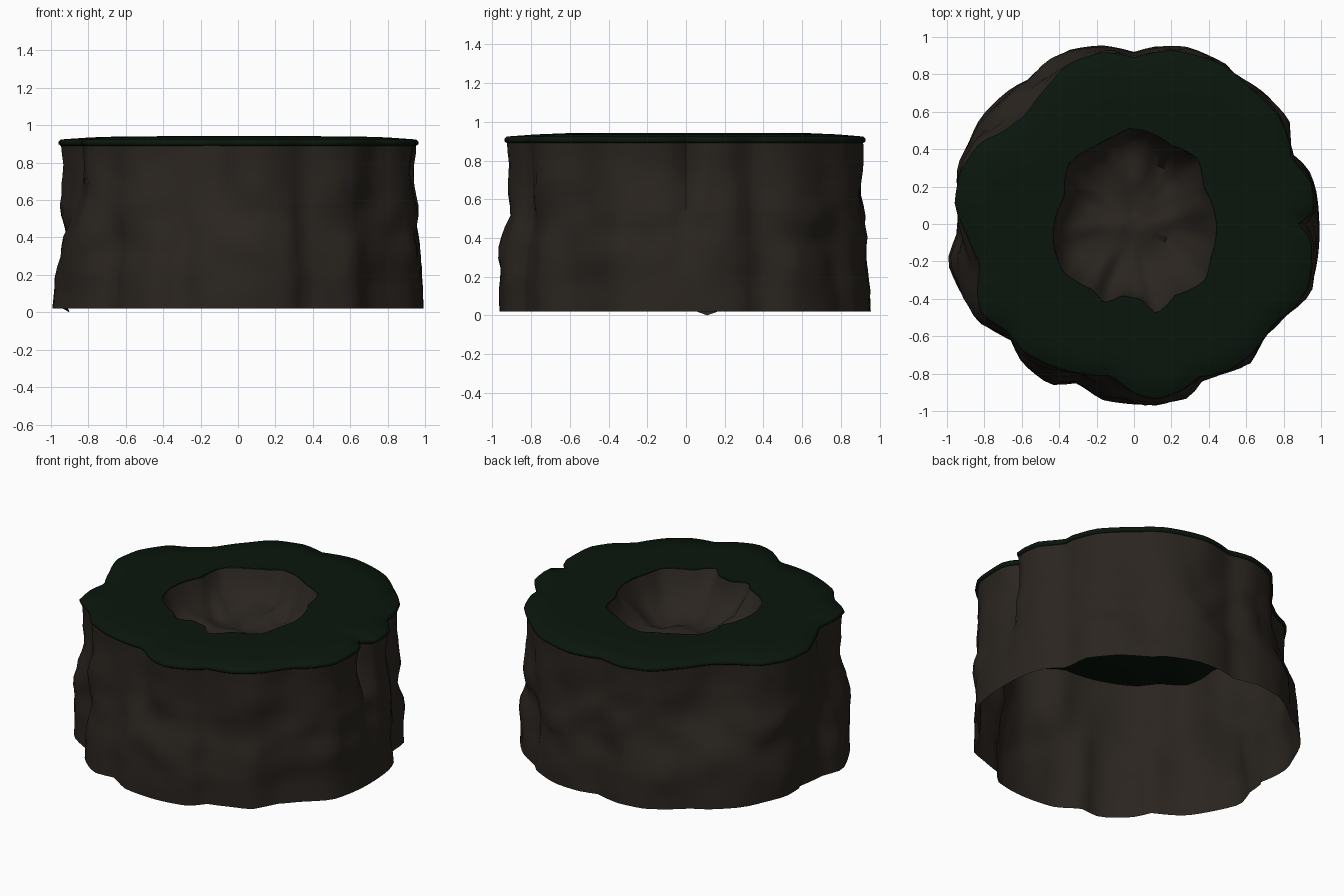
import bpy, bmesh, math
from mathutils import Vector, noise

if "Cube" in bpy.data.objects:
    bpy.data.objects.remove(bpy.data.objects["Cube"])

N = 108

# Outlines traced from above (x, y)
GRASS = [(0, .89), (.2, .93), (.48, .85), (.62, .73), (.78, .57), (.84, .41), (.84, .35), (.95, .22),
         (.965, .1), (.955, .03), (.88, 0), (.95, -.08), (.95, -.2), (.94, -.33), (.86, -.45),
         (.75, -.53), (.63, -.7), (.5, -.79), (.35, -.82), (.28, -.88), (.13, -.94), (.02, -.92),
         (-.12, -.81), (-.35, -.79), (-.6, -.68), (-.67, -.58), (-.82, -.48), (-.84, -.36),
         (-.82, -.22), (-.9, -.05), (-.96, .1), (-.93, .28), (-.82, .44), (-.7, .49), (-.58, .58),
         (-.45, .75), (-.35, .86), (-.15, .92)]
HOLE = [(-.03, .51), (.05, .5), (.2, .42), (.34, .35), (.37, .2), (.44, 0), (.41, -.18), (.38, -.3),
        (.22, -.38), (.12, -.48), (.04, -.4), (-.06, -.38), (-.16, -.42), (-.22, -.35), (-.38, -.25),
        (-.43, -.1), (-.37, .15), (-.35, .32), (-.2, .42), (-.1, .47)]
FOOT = [(0, .92), (.12, .95), (.3, .94), (.5, .85), (.54, .8), (.7, .7), (.83, .54), (.84, .38), (.93, .3),
        (.97, .2), (.99, .02), (.98, -.2), (.94, -.36), (.8, -.49), (.7, -.6), (.62, -.75), (.5, -.79),
        (.35, -.84), (.3, -.92), (.12, -.96), (-.17, -.94), (-.3, -.85), (-.45, -.86), (-.6, -.74),
        (-.66, -.62), (-.83, -.52), (-.93, -.36), (-1, -.2), (-.95, -.06), (-.93, .1),
        (-.94, .3), (-.89, .42), (-.82, .57), (-.65, .73), (-.57, .77), (-.35, .93), (-.17, .955)]


def radii(points):
    """Resample an outline to N radii at even angles."""
    polar = sorted((math.atan2(y, x) % math.tau, math.hypot(x, y)) for x, y in points)
    polar = [(polar[-1][0] - math.tau, polar[-1][1])] + polar + [(polar[0][0] + math.tau, polar[0][1])]
    out = []
    for i in range(N):
        a = math.tau * i / N
        for (a0, r0), (a1, r1) in zip(polar, polar[1:]):
            if a0 <= a <= a1:
                out.append(r0 + (r1 - r0) * (a - a0) / max(a1 - a0, 1e-6))
                break
    return out


def ring(bm, rad, z):
    verts = []
    for i, r in enumerate(rad):
        a = math.tau * i / N
        verts.append(bm.verts.new((r * math.cos(a), r * math.sin(a), z)))
    return verts


def bridge(bm, low, high):
    for i in range(N):
        j = (i + 1) % N
        bm.faces.new((low[i], low[j], high[j], high[i]))


def finish(bm, name, mat, angle):
    mesh = bpy.data.meshes.new(name)
    bm.to_mesh(mesh)
    bm.free()
    obj = bpy.data.objects.new(name, mesh)
    bpy.context.collection.objects.link(obj)
    mesh.materials.append(mat)
    bpy.ops.object.select_all(action='DESELECT')
    obj.select_set(True)
    bpy.context.view_layer.objects.active = obj
    bpy.ops.object.shade_smooth_by_angle(angle=math.radians(angle))
    return obj


def material(name, color):
    m = bpy.data.materials.new(name)
    m.diffuse_color = color
    m.use_nodes = True
    m.node_tree.nodes["Principled BSDF"].inputs["Base Color"].default_value = m.diffuse_color
    return m


rock = material("rock", (.023, .018, .014, 1))
grass = material("grass", (.003, .008, .004, 1))
cap_r, hole_r, foot_r = radii(GRASS), radii(HOLE), radii(FOOT)

# Rock wall: open shell blending from foot outline to cap outline, roughened
bm = bmesh.new()
rows = []
ROWS = 16
for k in range(ROWS + 1):
    t = k / ROWS
    z = .02 + .88 * t
    s = min(max((t - .15) / .75, 0), 1)
    mix = s * s * (3 - 2 * s)
    rad = []
    for i in range(N):
        a = math.tau * i / N
        p = Vector((math.cos(a) * 3, math.sin(a) * 3, z * 4.5))
        bump = (.04 * noise.noise(p) + .022 * noise.noise(p * 2) - .012) * math.sin(math.pi * t)
        r = foot_r[i] * (1 - mix) + (cap_r[i] - .012) * mix + bump
        rad.append(min(r, 1.02))
    rows.append(ring(bm, rad, z))
for low, high in zip(rows, rows[1:]):
    bridge(bm, low, high)
# small chip hanging from the foot
chip = min(rows[0], key=lambda v: (v.co - Vector((-.93, .1, .02))).length)
chip.co.x, chip.co.z = -.9, 0
finish(bm, "rock_wall", rock, 60)

# Grass cap: thin ring slab with a rounded outer lip
bm = bmesh.new()
loops = [ring(bm, hole_r, .89), ring(bm, [r - .012 for r in cap_r], .89),
         ring(bm, cap_r, .898), ring(bm, cap_r, .912),
         ring(bm, [r - .012 for r in cap_r], .924)]
for t, z in ((.3, .935), (.65, .941), (1, .941)):
    loops.append(ring(bm, [(c - .012) * (1 - t) + h * t for c, h in zip(cap_r, hole_r)], z))
for low, high in zip(loops, loops[1:] + loops[:1]):
    bridge(bm, low, high)
bmesh.ops.recalc_face_normals(bm, faces=bm.faces)
finish(bm, "grass_cap", grass, 60)

# Crater: shallow bumpy rock bowl rising to meet the rim of the opening
bm = bmesh.new()
loops = []
for s, z in ((.15, .715), (.3, .71), (.45, .71), (.6, .72), (.75, .75), (.88, .81), (.96, .88), (.998, .9405)):
    keep = s ** 2                      # rounder towards the middle
    loops.append(ring(bm, [s * (keep * h + (1 - keep) * .42) for h in hole_r], z))
centre = bm.verts.new((0, 0, .715))
for i in range(N):
    bm.faces.new((centre, loops[0][i], loops[0][(i + 1) % N]))
for low, high in zip(loops, loops[1:]):
    bridge(bm, low, high)
for v in bm.verts:
    fade = max(0, min(1, (.9405 - v.co.z) / .15))
    p = Vector((v.co.x * 5, v.co.y * 5, 2.3))
    v.co.z += fade * (.06 * noise.noise(p) + .04 * noise.noise(p * 2))
# tuck the bowl onto the cap's inner edge so no gap shows
for v, h in zip(loops[-1], hole_r):
    v.co.xy = v.co.xy.normalized() * (h + .003)
    v.co.z = .942
bm.normal_update()
if centre.normal.z < 0:
    bmesh.ops.reverse_faces(bm, faces=bm.faces)
finish(bm, "crater_bowl", rock, 60)
